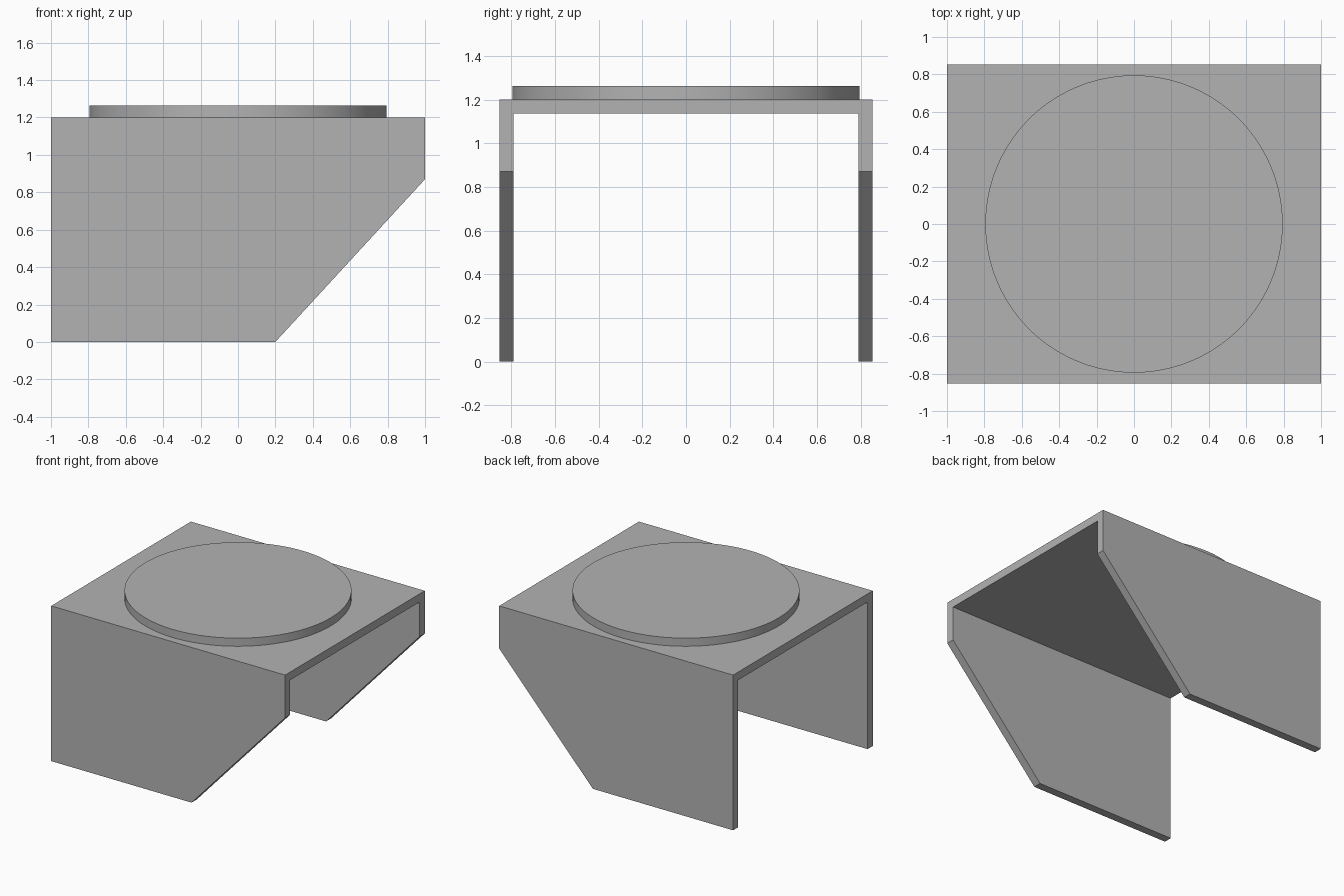
import bpy, bmesh
from mathutils import Vector

if "Cube" in bpy.data.objects:
    bpy.data.objects.remove(bpy.data.objects["Cube"])

HALF_X, HALF_Y, TOP, WALL = 1.0, 0.853, 1.2, 0.063

grey = bpy.data.materials.new("plain_grey")
grey.diffuse_color = (0.45, 0.45, 0.45, 1)
grey.use_nodes = True
grey.node_tree.nodes["Principled BSDF"].inputs["Base Color"].default_value = grey.diffuse_color


def finish(name, bm):
    bmesh.ops.recalc_face_normals(bm, faces=bm.faces)
    mesh = bpy.data.meshes.new(name)
    bm.to_mesh(mesh)
    bm.free()
    mesh.materials.append(grey)
    obj = bpy.data.objects.new(name, mesh)
    bpy.context.collection.objects.link(obj)
    return obj


# Channel bracket: U profile swept along x
bm = bmesh.new()
inner = HALF_Y - WALL
profile = [(-HALF_Y, 0), (-HALF_Y, TOP), (HALF_Y, TOP), (HALF_Y, 0),
           (inner, 0), (inner, TOP - WALL), (-inner, TOP - WALL), (-inner, 0)]
face = bm.faces.new([bm.verts.new((-HALF_X, y, z)) for y, z in profile])
sweep = bmesh.ops.extrude_face_region(bm, geom=[face])
bmesh.ops.translate(bm, vec=(2 * HALF_X, 0, 0),
                    verts=[v for v in sweep["geom"] if isinstance(v, bmesh.types.BMVert)])

# Slanted lower corner on both side walls
low, high = Vector((0.2, 0, 0)), Vector((HALF_X, 0, 0.87))
slope = high - low
cut = bmesh.ops.bisect_plane(bm, geom=bm.verts[:] + bm.edges[:] + bm.faces[:],
                             plane_co=low, plane_no=(slope.z, 0, -slope.x), clear_outer=True)
bmesh.ops.holes_fill(bm, edges=[e for e in bm.edges if e.is_boundary], sides=0)
finish("channel_bracket", bm)

# Round pad on the top plate
bm = bmesh.new()
bmesh.ops.create_cone(bm, cap_ends=True, segments=96, radius1=0.795, radius2=0.795, depth=WALL)
bmesh.ops.translate(bm, vec=(0, 0, TOP + WALL / 2), verts=bm.verts)
pad = finish("round_pad", bm)
bpy.context.view_layer.objects.active = pad
pad.select_set(True)
bpy.ops.object.shade_smooth_by_angle()
